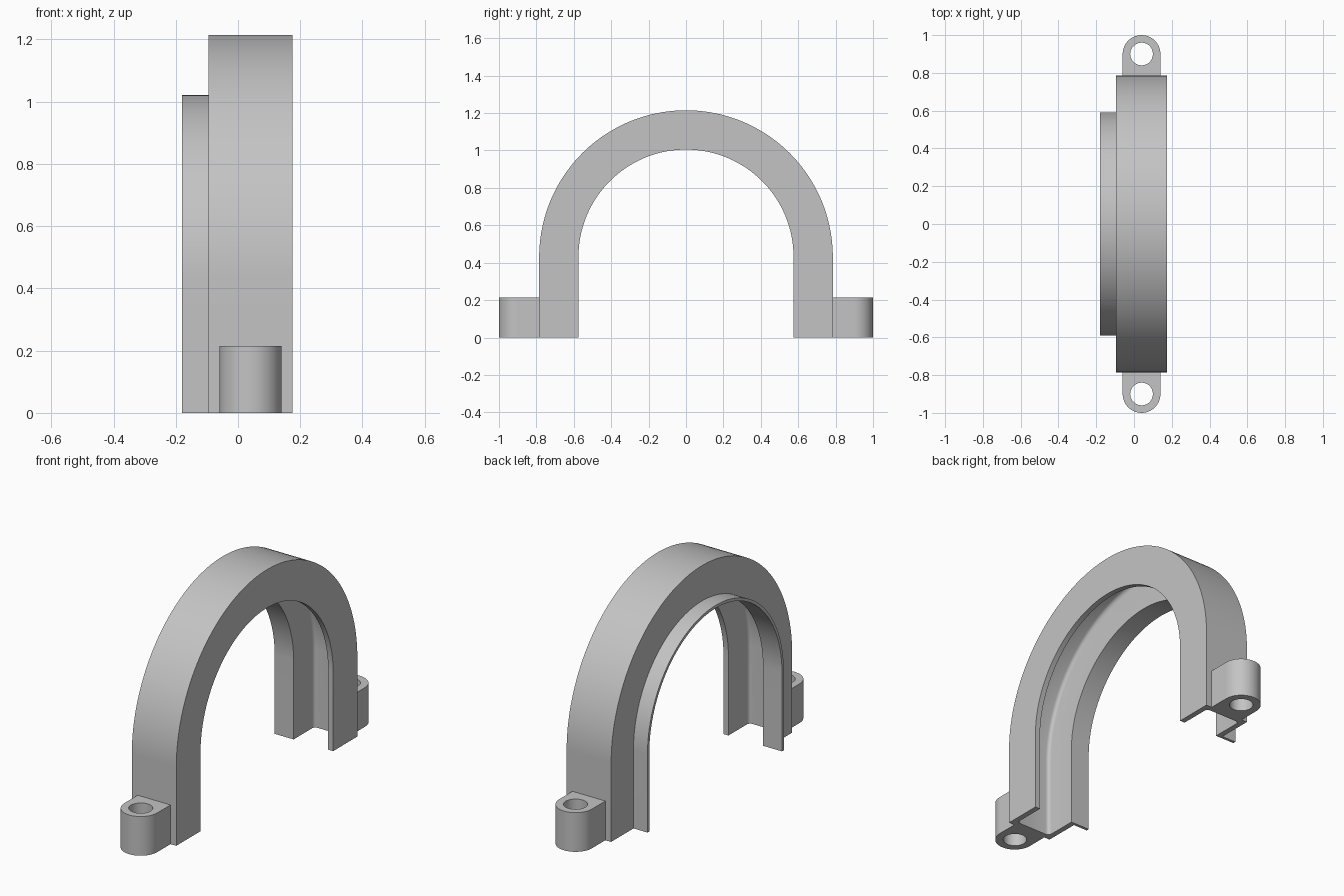
import bpy, bmesh
from math import sin, cos, pi, atan2

if "Cube" in bpy.data.objects:
    bpy.data.objects.remove(bpy.data.objects["Cube"], do_unlink=True)

grey = bpy.data.materials.new("plain grey")
colour = (0.55, 0.55, 0.55, 1)
grey.diffuse_color = colour
grey.use_nodes = True
grey.node_tree.nodes["Principled BSDF"].inputs["Base Color"].default_value = colour

# Main sizes
CENTRE_Z = 0.43
OUTER, INNER = 0.785, 0.575
WALL = 0.03
LEFT, RIGHT, LIP_END = 0.175, -0.095, -0.18


def finish(bm, name):
    bmesh.ops.recalc_face_normals(bm, faces=bm.faces)
    mesh = bpy.data.meshes.new(name)
    bm.to_mesh(mesh)
    bm.free()
    obj = bpy.data.objects.new(name, mesh)
    bpy.context.collection.objects.link(obj)
    mesh.materials.append(grey)
    bpy.ops.object.select_all(action="DESELECT")
    obj.select_set(True)
    bpy.context.view_layer.objects.active = obj
    bpy.ops.object.shade_smooth_by_angle(angle=pi / 6)
    return obj


def fillet(x, r, radius, start, steps=5):
    """Quarter circle in the section, around (x, r)."""
    angles = [start + pi / 2 * i / steps for i in range(steps + 1)]
    return [(x + radius * cos(a), r + radius * sin(a)) for a in angles]


# Channel section as (x, radius): outer shell, two flanges and a thin lip
floor, soft = OUTER - WALL, 0.02
in_left, in_right = LEFT - WALL, RIGHT + WALL
section = [(LEFT, INNER), (LEFT, OUTER), (RIGHT, OUTER),
           (RIGHT, INNER + 0.016), (LIP_END, INNER + 0.016),
           (LIP_END, INNER), (in_right, INNER)]
section += reversed(fillet(in_right + soft, floor - soft, soft, pi / 2))
section += reversed(fillet(in_left - soft, floor - soft, soft, 0))
section += [(in_left, INNER)]

# Sweep the section up one leg, over the arch and down the other leg
STEPS = 96
path = [(0, 0)] + [(pi * i / STEPS, CENTRE_Z) for i in range(STEPS + 1)] + [(pi, 0)]
bm = bmesh.new()
rings = [[bm.verts.new((x, r * cos(a), z + r * sin(a))) for x, r in section]
         for a, z in path]
count = len(section)
for low, high in zip(rings, rings[1:]):
    for i in range(count):
        j = (i + 1) % count
        bm.faces.new((low[i], low[j], high[j], high[i]))
bm.faces.new(rings[0])
bm.faces.new(rings[-1])
finish(bm, "arch_channel")

# Mounting lugs: round-ended blocks with a through hole
LUG_X, LUG_Y, LUG_H = 0.04, 0.9, 0.215
LUG_R, HOLE_R, REACH = 0.1, 0.06, 0.13
angles = sorted([2 * pi * i / 64 - pi for i in range(64)]
                + [atan2(-REACH, LUG_R), atan2(-REACH, -LUG_R)])


def lug_outline(a):
    c, s = cos(a), sin(a)
    k = LUG_R
    if s < -1e-6:
        k = min(LUG_R / max(abs(c), 1e-6), REACH / -s)
    return k * c, k * s


def make_lug(name, side):
    bm = bmesh.new()
    loops = []
    for hole, z in ((False, 0), (False, LUG_H), (True, LUG_H), (True, 0)):
        points = [(HOLE_R * cos(a), HOLE_R * sin(a)) if hole else lug_outline(a)
                  for a in angles]
        loops.append([bm.verts.new((LUG_X + x, side * (LUG_Y + y), z))
                      for x, y in points])
    n = len(angles)
    for k in range(4):
        a, b = loops[k], loops[(k + 1) % 4]
        for i in range(n):
            j = (i + 1) % n
            bm.faces.new((a[i], a[j], b[j], b[i]))
    finish(bm, name)


make_lug("front_lug", -1)
make_lug("back_lug", 1)
